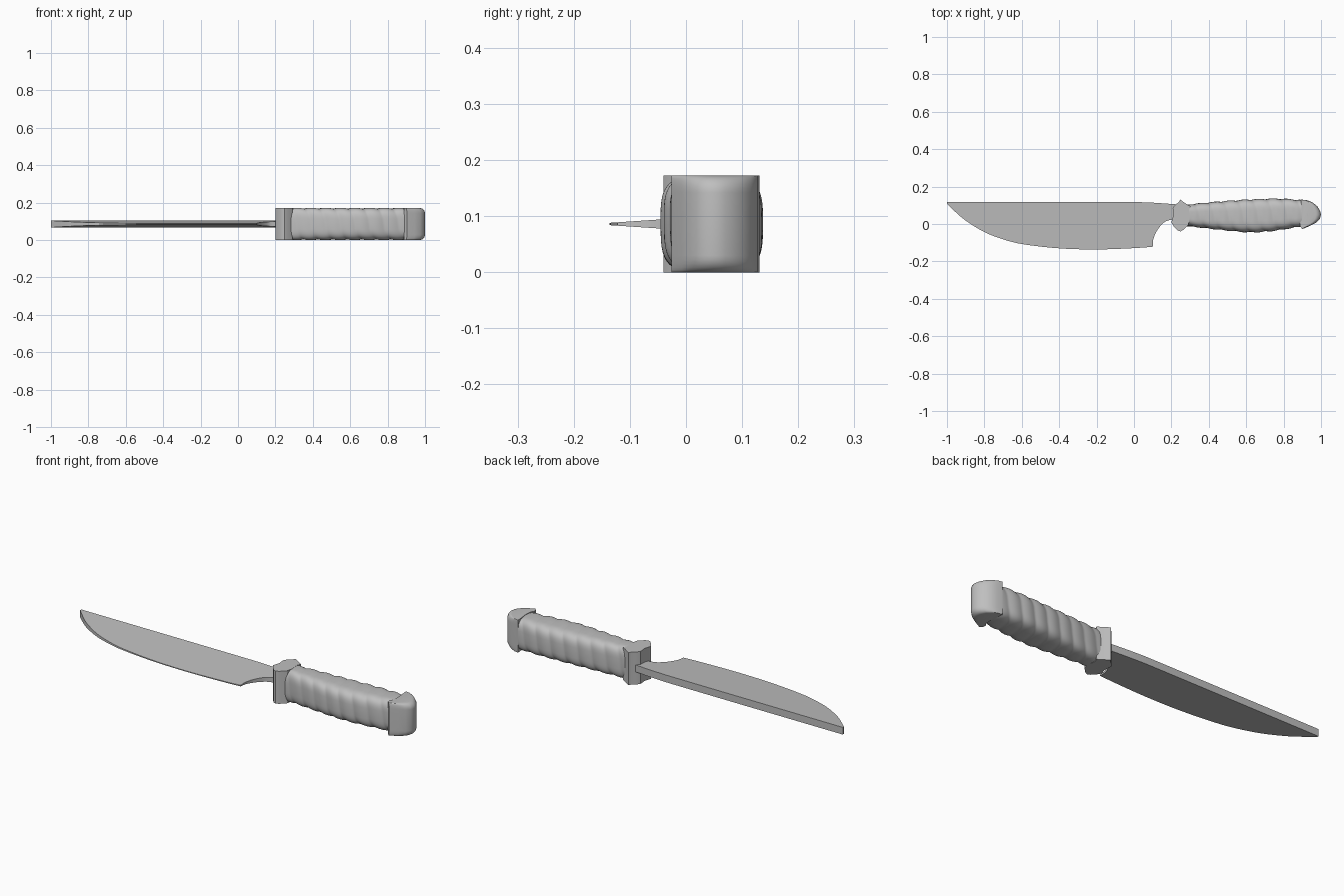
import bpy, bmesh, math

if "Cube" in bpy.data.objects:
    bpy.data.objects.remove(bpy.data.objects["Cube"])

STEEL = bpy.data.materials.new("plain_grey")
STEEL.diffuse_color = (0.52, 0.52, 0.52, 1)
STEEL.use_nodes = True
STEEL.node_tree.nodes["Principled BSDF"].inputs["Base Color"].default_value = STEEL.diffuse_color
MID = 0.086  # height of the knife's centre plane


def interp(points, x):
    """Smooth value of a station table at x."""
    n = len(points)
    for i in range(n - 1):
        (x0, y0), (x1, y1) = points[i], points[i + 1]
        if x <= x1:
            a = points[max(i - 1, 0)]
            b = points[min(i + 2, n - 1)]
            t = max(0.0, (x - x0) / (x1 - x0))
            m0 = (y1 - a[1]) / (x1 - a[0]) * (x1 - x0)
            m1 = (b[1] - y0) / (b[0] - x0) * (x1 - x0)
            return ((2*t**3 - 3*t**2 + 1) * y0 + (t**3 - 2*t**2 + t) * m0
                    + (3*t**2 - 2*t**3) * y1 + (t**3 - t**2) * m1)
    return points[-1][1]


def loft(name, rings, angle):
    """Skin a list of equal-length rings and cap both ends."""
    bm = bmesh.new()
    rows = [[bm.verts.new(p) for p in ring] for ring in rings]
    for a, b in zip(rows, rows[1:]):
        for i in range(len(a)):
            j = (i + 1) % len(a)
            bm.faces.new((a[i], a[j], b[j], b[i]))
    bm.faces.new(rows[0])
    bm.faces.new(rows[-1])
    bmesh.ops.recalc_face_normals(bm, faces=bm.faces)
    mesh = bpy.data.meshes.new(name)
    bm.to_mesh(mesh)
    bm.free()
    mesh.materials.append(STEEL)
    obj = bpy.data.objects.new(name, mesh)
    bpy.context.collection.objects.link(obj)
    bpy.ops.object.select_all(action='DESELECT')
    obj.select_set(True)
    bpy.context.view_layer.objects.active = obj
    bpy.ops.object.shade_smooth_by_angle(angle=math.radians(angle))
    return obj


# Blade: wedge section, thick at the spine and thin at the cutting edge
belly = [(-1.0, 0.108), (-0.95, 0.06), (-0.9, 0.018), (-0.8, -0.043), (-0.7, -0.082),
         (-0.6, -0.107), (-0.4, -0.13), (-0.2, -0.136), (0.0, -0.129), (0.1, -0.122)]
choil = [(0.102, -0.085), (0.115, -0.05), (0.14, -0.012), (0.17, 0.014), (0.24, 0.03)]
spine = [(-1.0, 0.117), (0.0, 0.117), (0.1, 0.114), (0.24, 0.104)]


def half_thickness(y):
    return 0.002 + 0.017 * (y + 0.137) / 0.254


stations = [(-1 + 1.1 * i / 44, belly) for i in range(45)]
stations += [(0.102 + 0.138 * i / 14, choil) for i in range(15)]
blade = []
for x, edge in stations:
    low, high = interp(edge, x), interp(spine, x)
    a, b = half_thickness(low), half_thickness(high)
    blade.append([(x, low, MID - a), (x, high, MID - b),
                  (x, high, MID + b), (x, low, MID + a)])
loft("blade", blade, 25)

# Grip: rounded-box sections with a spiral wrap
grip_low = [(0.25, -0.008), (0.35, -0.019), (0.5, -0.036), (0.62, -0.045),
            (0.72, -0.04), (0.82, -0.026), (0.93, -0.008)]
grip_high = [(0.25, 0.1), (0.35, 0.111), (0.5, 0.124), (0.65, 0.133),
             (0.78, 0.136), (0.93, 0.126)]
SIDES, STEPS, EXP = 48, 110, 2 / 3.6
grip = []
for s in range(STEPS + 1):
    x = 0.25 + 0.68 * s / STEPS
    low, high = interp(grip_low, x), interp(grip_high, x)
    ring = []
    for i in range(SIDES):
        t = 2 * math.pi * i / SIDES
        c, d = math.cos(t), math.sin(t)
        # asymmetric wave: broad swell followed by a tighter groove
        wave = abs(math.sin(math.pi * x / 0.078 - t)) - 0.8
        r = 1 + 0.06 * wave
        y = (low + high) / 2 + (high - low) / 2 * r * math.copysign(abs(c) ** EXP, c)
        z = MID + 0.086 * r * math.copysign(abs(d) ** EXP, d)
        ring.append((x, y, min(max(z, 0.0), 0.172)))
    grip.append(ring)
loft("grip", grip, 40)

# Guard: flared collar, same outline through its whole height
collar = [(0.2, 0.008), (0.212, -0.012), (0.233, -0.034), (0.248, -0.04), (0.265, -0.03),
          (0.29, -0.006), (0.298, 0.03), (0.294, 0.075), (0.302, 0.094), (0.282, 0.106),
          (0.247, 0.13), (0.238, 0.115), (0.222, 0.105), (0.207, 0.085), (0.21, 0.045)]
loft("guard", [[(x, y, z) for x, y in collar] for z in (0.0, 0.172)], 30)

# Pommel: hooked end cap with rounded rear corners
cap = [(0.893, 0.131), (0.925, 0.127), (0.955, 0.115), (0.98, 0.095), (0.995, 0.07),
       (1.0, 0.05), (0.994, 0.027), (0.975, 0.008), (0.945, -0.008), (0.903, -0.026),
       (0.888, -0.012), (0.886, 0.005), (0.9, 0.02), (0.902, 0.06), (0.896, 0.1)]
R = 0.03
arcs = [math.radians(a) for a in range(0, 91, 15)]
layers = [(R * (1 - math.sin(a)), R * (1 - math.cos(a))) for a in arcs]
levels = [(z, inset) for inset, z in layers]
levels += [(0.172 - z, inset) for z, inset in reversed(levels)]
rings = [[(x - inset * max(0, (x - 0.888) / 0.112), y, z) for x, y in cap]
         for z, inset in levels]
loft("pommel", rings, 35)
